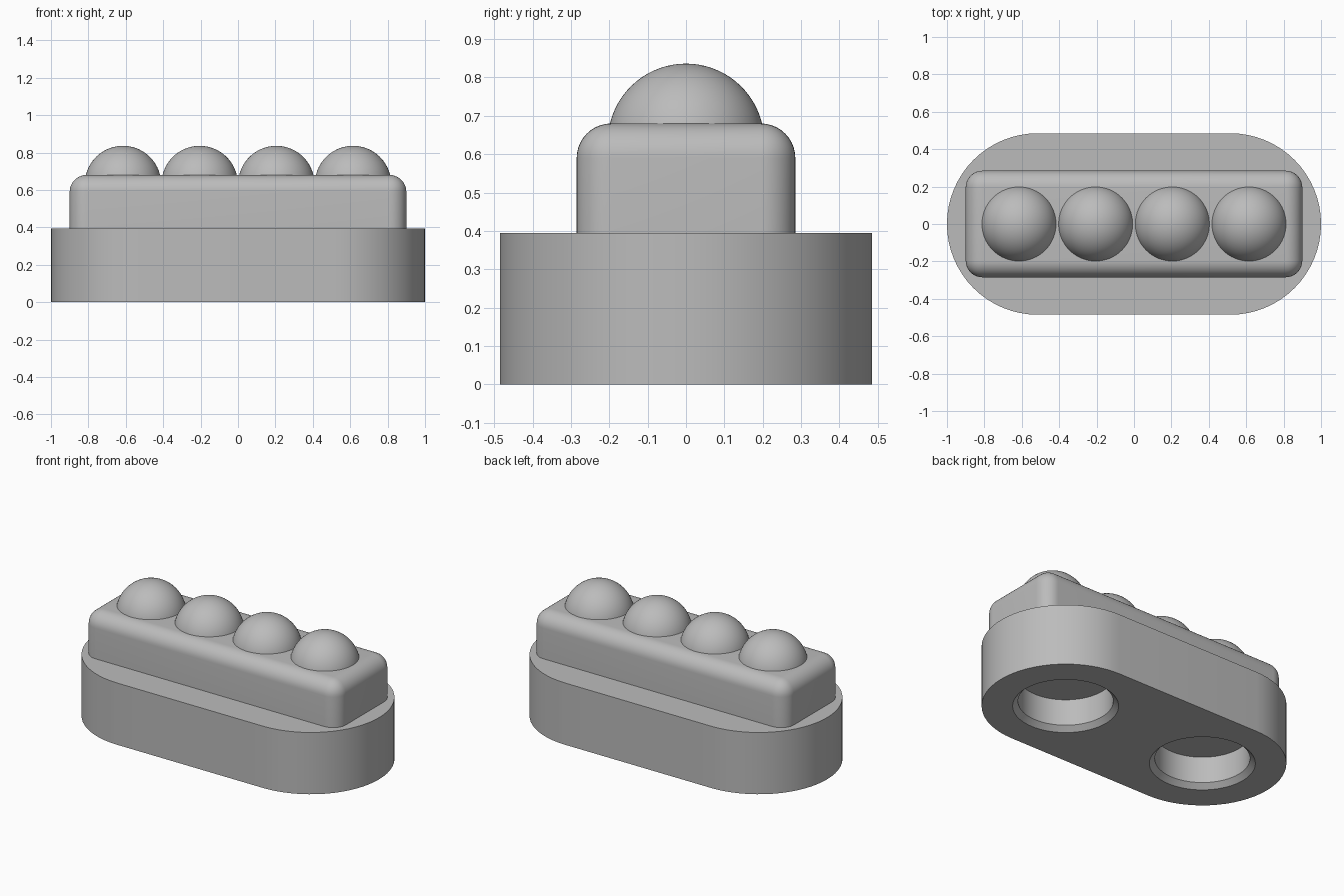
import bpy
import bmesh
from math import cos, sin, pi, radians, asin
from mathutils import Matrix

if "Cube" in bpy.data.objects:
    bpy.data.objects.remove(bpy.data.objects["Cube"], do_unlink=True)

END_RADIUS, END_X = 0.485, 0.515
BASE_TOP, BODY_TOP = 0.395, 0.68
BODY_X, BODY_Y, FILLET = 0.9, 0.285, 0.09
DOME_RADIUS, DOME_TOP, DOME_PITCH = 0.204, 0.836, 0.41

grey = bpy.data.materials.new("plain grey")
grey.use_nodes = True
grey.diffuse_color = (0.5, 0.5, 0.5, 1)
grey.node_tree.nodes["Principled BSDF"].inputs["Base Color"].default_value = (0.5, 0.5, 0.5, 1)


def make_object(name, bm):
    bmesh.ops.recalc_face_normals(bm, faces=bm.faces)
    mesh = bpy.data.meshes.new(name)
    bm.to_mesh(mesh)
    bm.free()
    mesh.materials.append(grey)
    obj = bpy.data.objects.new(name, mesh)
    bpy.context.collection.objects.link(obj)
    return obj


def shade(obj):
    bpy.ops.object.select_all(action="DESELECT")
    obj.select_set(True)
    bpy.context.view_layer.objects.active = obj
    bpy.ops.object.shade_smooth_by_angle(angle=radians(30))


def lathe(name, profile, x, steps=64):
    """Revolve (radius, z) points around a vertical axis at x."""
    bm = bmesh.new()
    verts = [bm.verts.new((r, 0, z)) for r, z in profile]
    edges = [bm.edges.new(pair) for pair in zip(verts, verts[1:])]
    bmesh.ops.spin(bm, geom=verts + edges, cent=(0, 0, 0), axis=(0, 0, 1),
                   angle=2 * pi, steps=steps)
    bmesh.ops.remove_doubles(bm, verts=bm.verts, dist=0.0001)
    obj = make_object(name, bm)
    obj.location.x = x
    return obj


# Base: a slab with two round ends
bm = bmesh.new()
outline = []
for side in (1, -1):
    for i in range(33):
        a = -pi / 2 + pi * i / 32
        outline.append(bm.verts.new((side * (END_X + END_RADIUS * cos(a)),
                                     side * END_RADIUS * sin(a), 0)))
floor = bm.faces.new(outline)
top = bmesh.ops.extrude_face_region(bm, geom=[floor])["geom"]
bmesh.ops.translate(bm, vec=(0, 0, BASE_TOP),
                    verts=[v for v in top if isinstance(v, bmesh.types.BMVert)])
base = make_object("base", bm)

# Chamfered blind sockets in the underside, one at each end
for side in (-1, 1):
    cutter = lathe("socket_cutter", [(0, -0.05), (0.356, -0.05), (0.275, 0.031),
                                     (0.275, 0.2), (0, 0.2)], side * END_X)
    cutter.hide_render = True
    cut = base.modifiers.new("socket", "BOOLEAN")
    cut.operation, cut.solver, cut.object = "DIFFERENCE", "EXACT", cutter
    bpy.context.view_layer.objects.active = base
    bpy.ops.object.modifier_apply(modifier=cut.name)
    bpy.data.objects.remove(cutter, do_unlink=True)
shade(base)

# Body: a block with rounded top edges and corners
bm = bmesh.new()
low = BASE_TOP - 0.02
bmesh.ops.create_cube(bm, size=1, matrix=Matrix.Translation((0, 0, (low + BODY_TOP) / 2))
                      @ Matrix.Diagonal((2 * BODY_X, 2 * BODY_Y, BODY_TOP - low, 1)))
rounded = [e for e in bm.edges if max(v.co.z for v in e.verts) > BASE_TOP]
bmesh.ops.bevel(bm, geom=rounded, offset=FILLET, offset_type="OFFSET", segments=10,
                profile=0.5, affect="EDGES", clamp_overlap=True)
shade(make_object("body", bm))

# Row of four domes, slightly sunk into the body
centre = DOME_TOP - DOME_RADIUS
start = asin((BODY_TOP - 0.01 - centre) / DOME_RADIUS)
arc = [start + (pi / 2 - start) * i / 16 for i in range(17)]
profile = [(DOME_RADIUS * cos(a), centre + DOME_RADIUS * sin(a)) for a in arc]
for i in range(4):
    shade(lathe(f"dome_{i + 1}", profile, (i - 1.5) * DOME_PITCH))
